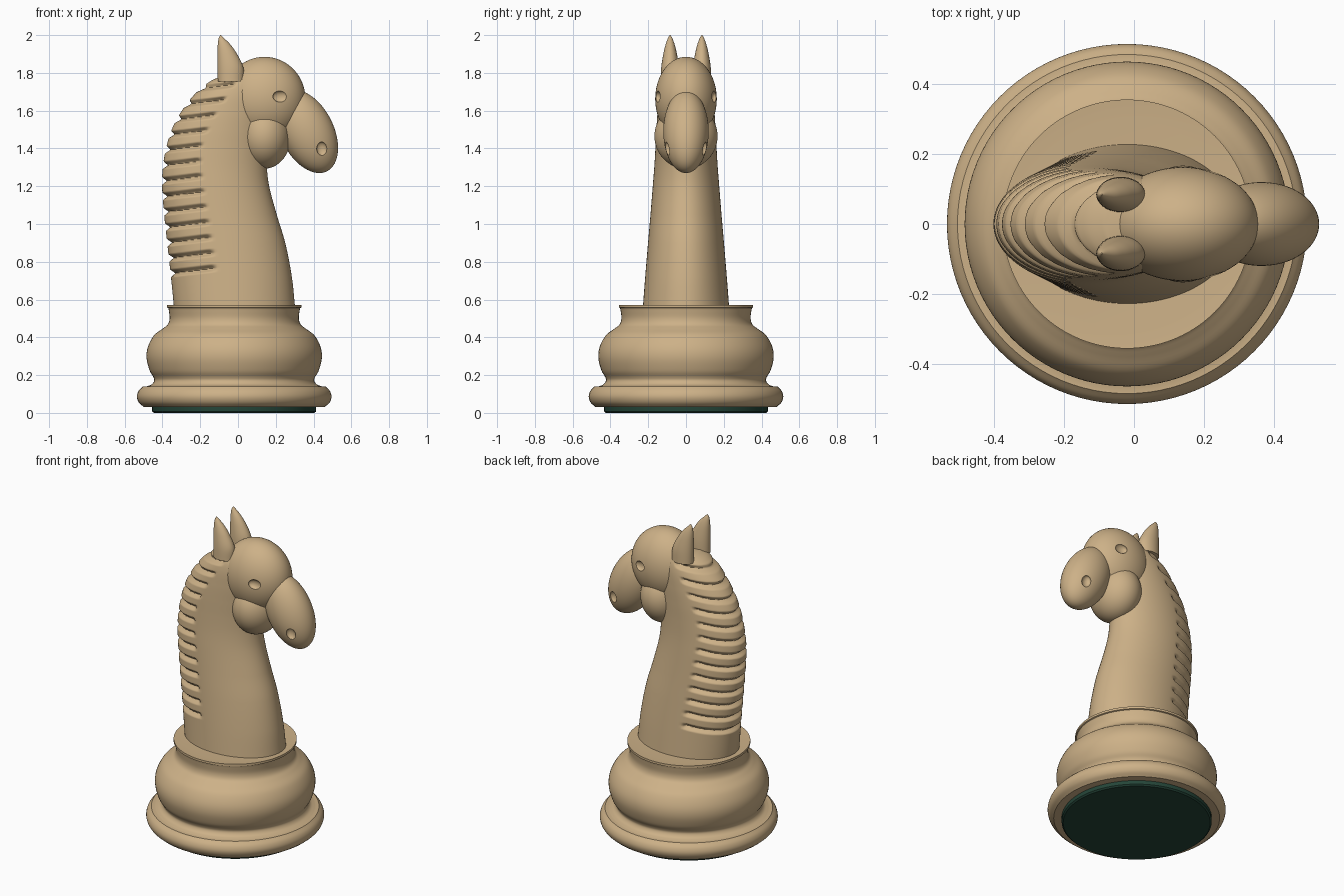
import bpy, bmesh, math
from mathutils import Matrix, Vector

if "Cube" in bpy.data.objects:
    bpy.data.objects.remove(bpy.data.objects["Cube"])

CX = -0.02  # axis of the turned base


def material(name, rgb):
    m = bpy.data.materials.new(name)
    m.diffuse_color = (*rgb, 1)
    m.use_nodes = True
    m.node_tree.nodes["Principled BSDF"].inputs["Base Color"].default_value = m.diffuse_color
    return m


wood = material("boxwood", (0.61, 0.44, 0.245))
felt = material("green_felt", (0.018, 0.06, 0.04))


def curve(keys, t):
    """Smooth interpolation of rows (t, a, b, ...) at parameter t."""
    i = max(j for j in range(len(keys) - 1) if j == 0 or keys[j][0] <= t)

    def slope(j, k):
        a, b = keys[max(j - 1, 0)], keys[min(j + 1, len(keys) - 1)]
        return (b[k] - a[k]) / (b[0] - a[0])
    p, q = keys[i], keys[i + 1]
    h = q[0] - p[0]
    u = (t - p[0]) / h
    return [(2*u**3 - 3*u*u + 1) * p[k] + (u**3 - 2*u*u + u) * h * slope(i, k)
            + (3*u*u - 2*u**3) * q[k] + (u**3 - u*u) * h * slope(i + 1, k)
            for k in range(1, len(p))]


def finish(name, bm, mat, angle=40):
    bmesh.ops.recalc_face_normals(bm, faces=bm.faces)
    me = bpy.data.meshes.new(name)
    bm.to_mesh(me)
    bm.free()
    ob = bpy.data.objects.new(name, me)
    bpy.context.collection.objects.link(ob)
    if mat:
        me.materials.append(mat)
        smooth(ob, angle)
    return ob


def smooth(ob, angle=40):
    bpy.ops.object.select_all(action='DESELECT')
    ob.select_set(True)
    bpy.context.view_layer.objects.active = ob
    bpy.ops.object.shade_smooth_by_angle(angle=math.radians(angle))


def loft(name, rings, mat, angle=40):
    """Skin closed rings of points and cap both ends."""
    bm = bmesh.new()
    vs = [[bm.verts.new(p) for p in r] for r in rings]
    n = len(vs[0])
    for a, b in zip(vs, vs[1:]):
        for i in range(n):
            j = (i + 1) % n
            bm.faces.new((a[i], a[j], b[j], b[i]))
    bm.faces.new(vs[0])
    bm.faces.new(vs[-1])
    return finish(name, bm, mat, angle)


def ellipse(cx, cy, z, rx, ry, n):
    return [(cx + rx * math.cos(2*math.pi*i/n), cy + ry * math.sin(2*math.pi*i/n), z)
            for i in range(n)]


def lathe(name, runs, mat):
    """Turn smooth runs of (radius, z); corners between runs stay sharp."""
    pts = []
    for run in runs:
        keys = [(i, *p) for i, p in enumerate(run)]
        steps = 1 if len(run) == 2 else 5 * (len(run) - 1)
        pts += [curve(keys, (len(run) - 1) * s / steps) for s in range(steps)]
    pts.append(runs[-1][-1])
    return loft(name, [ellipse(CX, 0, z, r, r, 96) for r, z in pts], mat)


def ellipsoid(name, loc, radii, mat, tilt=0):
    bm = bmesh.new()
    bmesh.ops.create_uvsphere(bm, u_segments=64, v_segments=40, radius=1)
    m = Matrix.Translation(loc) @ Matrix.Rotation(tilt, 4, 'Y') @ Matrix.Diagonal((*radii, 1))
    bmesh.ops.transform(bm, matrix=m, verts=bm.verts)
    return finish(name, bm, mat)


def carve(ob, name, loc, radii, tilt=0):
    """Hollow a small dent into both sides of ob."""
    for s in (-1, 1):
        cut = ellipsoid(name, (loc[0], s * loc[1], loc[2]), radii, None, tilt)
        cut.hide_render = True
        mod = ob.modifiers.new(name, 'BOOLEAN')
        mod.operation, mod.object, mod.solver = 'DIFFERENCE', cut, 'EXACT'
        bpy.context.view_layer.objects.active = ob
        bpy.ops.object.modifier_apply(modifier=mod.name)
        bpy.data.objects.remove(cut)
    smooth(ob, 30)


# Felt pad and turned base
lathe("felt_pad", [[(0.425, 0), (0.434, 0.008)], [(0.434, 0.008), (0.434, 0.034)]], felt)
lathe("base", [
    [(0.40, 0.032), (0.48, 0.032)],
    [(0.48, 0.032), (0.505, 0.055), (0.515, 0.085), (0.507, 0.115), (0.485, 0.14)],
    [(0.485, 0.14), (0.465, 0.14)],
    [(0.465, 0.14), (0.438, 0.15), (0.424, 0.17), (0.428, 0.19), (0.448, 0.225),
     (0.464, 0.29), (0.457, 0.35), (0.425, 0.41), (0.38, 0.445), (0.352, 0.468),
     (0.342, 0.50), (0.346, 0.54), (0.349, 0.555)],
    [(0.349, 0.555), (0.356, 0.558)],
    [(0.356, 0.558), (0.356, 0.572)],
    [(0.356, 0.572), (0.30, 0.568)]], wood)

# Neck sections: z, back x, front x, half width
NECK = [(0.55, -0.338, 0.303, 0.229), (0.72, -0.355, 0.285, 0.216), (0.9, -0.375, 0.25, 0.201),
        (1.05, -0.391, 0.205, 0.188), (1.2, -0.402, 0.165, 0.176), (1.3, -0.398, 0.153, 0.168),
        (1.4, -0.381, 0.155, 0.162), (1.5, -0.351, 0.165, 0.157), (1.6, -0.297, 0.175, 0.15),
        (1.7, -0.217, 0.17, 0.138), (1.76, -0.14, 0.14, 0.118), (1.785, -0.08, 0.10, 0.09)]
# Front end of the mane grooves: z, x
MANE = [(0.5, -0.1), (0.77, -0.12), (1.015, -0.155), (1.3, -0.195), (1.42, -0.188),
        (1.58, -0.115), (1.74, -0.01), (1.8, 0.02)]
rings = []
for k in range(261):
    z = 0.55 + 1.235 * k / 260
    xb, xf, ry = curve(NECK, z)
    end = curve(MANE, z)[0]
    c, rx = (xb + xf) / 2, (xf - xb) / 2
    ring = []
    for x, y, _ in ellipse(c, 0, z, rx, ry, 120):
        # Notched locks of the mane, fading out at their front end
        level = (z - 0.12 * (x - end) - 0.768) / 0.081
        gap = abs(level - round(level)) * 0.081
        d = 0.0
        if 0 <= round(level) <= 12:
            d = 0.026 * max(0, 1 - gap / 0.02) * min(1, max(0, (end - x) / 0.02))
        f = 1 - d / math.hypot(x - c, y)
        ring.append((c + (x - c) * f, y * f, z))
    rings.append(ring)
loft("neck_and_mane", rings, wood, 60)

# Head
skull = ellipsoid("skull", (0.14, 0, 1.662), (0.217, 0.163, 0.223), wood)
carve(skull, "eye_cutter", (0.225, 0.152, 1.675), (0.042, 0.022, 0.03))
ellipsoid("cheeks", (0.14, 0, 1.465), (0.14, 0.167, 0.172), wood)
muzzle = ellipsoid("muzzle", (0.365, 0, 1.49), (0.141, 0.12, 0.236), wood, math.radians(-26.7))
carve(muzzle, "nostril_cutter", (0.445, 0.101, 1.397), (0.029, 0.022, 0.038), math.radians(-15))

# Ears: z, back x, front x, half width
EAR = [(1.755, -0.107, 0.033, 0.051), (1.83, -0.108, 0.028, 0.047), (1.9, -0.108, -0.005, 0.036),
       (1.95, -0.107, -0.04, 0.024), (1.985, -0.102, -0.075, 0.011), (2.0, -0.094, -0.09, 0.002)]
for side, s in (("left", 1), ("right", -1)):
    rings = []
    for k in range(31):
        z = 1.755 + 0.245 * k / 30
        xb, xf, ry = curve(EAR, z)
        rings.append(ellipse((xb + xf) / 2, s * 0.084, z, (xf - xb) / 2, ry, 40))
    loft(side + "_ear", rings, wood)
